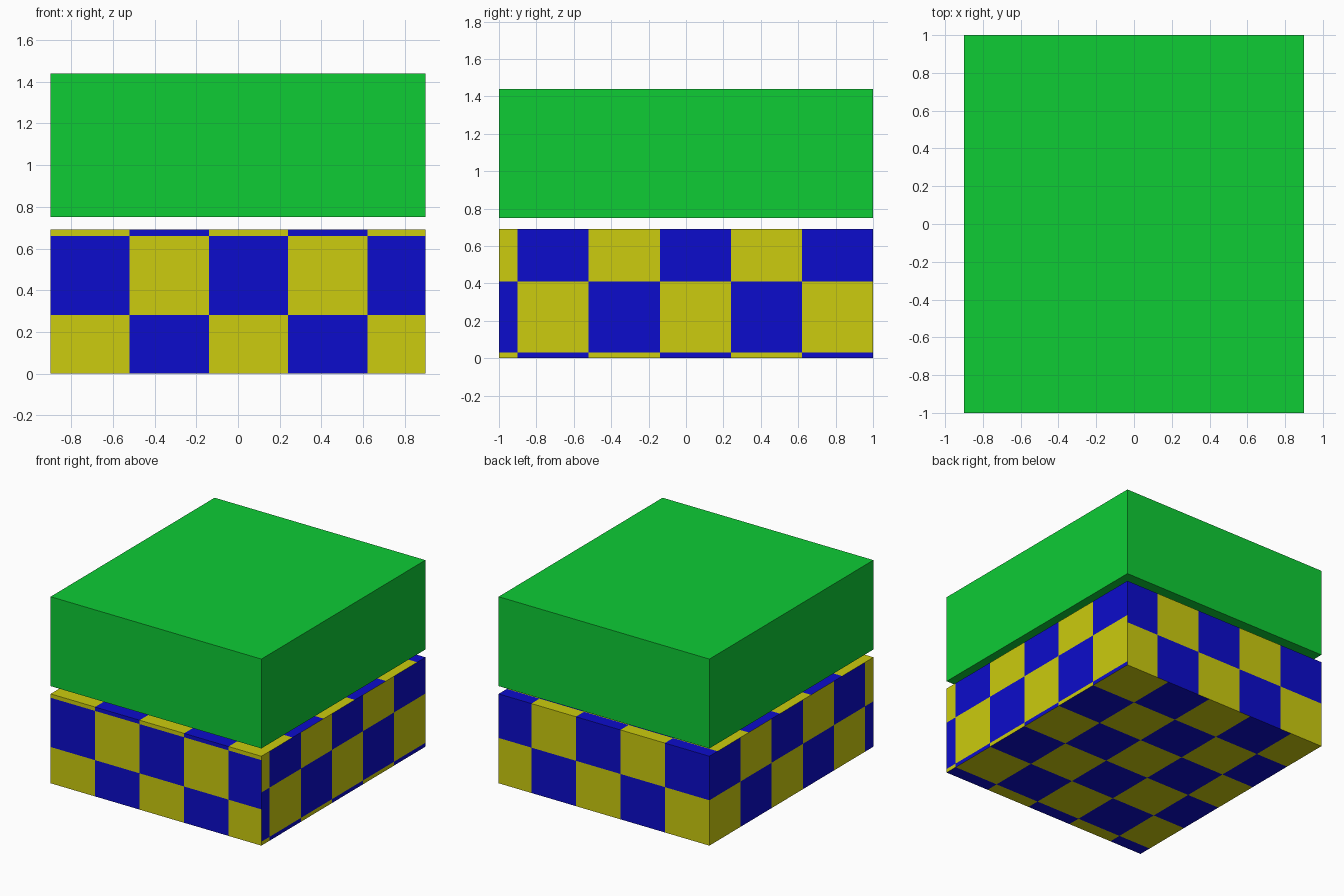
import bpy, bmesh

if "Cube" in bpy.data.objects:
    bpy.data.objects.remove(bpy.data.objects["Cube"])

W, D, H = 0.9, 1.0, 0.69      # half width, half depth, height of each box
GAP, CELL = 0.06, 0.38


def material(name, rgb):
    m = bpy.data.materials.new(name)
    m.diffuse_color = (*rgb, 1)
    m.use_nodes = True
    m.node_tree.nodes["Principled BSDF"].inputs["Base Color"].default_value = m.diffuse_color
    return m


green = material("green", (0.0044, 0.604, 0.036))
yellow = material("yellow", (0.604, 0.604, 0.0044))
blue = material("blue", (0.0037, 0.0037, 0.604))


def lines(lo, hi, first):
    """Cell edges from lo to hi, the first inner edge at 'first'."""
    out, v = [lo], first
    while v < hi - 0.001:
        out.append(v)
        v += CELL
    return out + [hi]


def panel(bm, us, vs, place, start, flip):
    """Checkered rectangle; start is the colour of the first cell."""
    grid = [[bm.verts.new(place(u, v)) for v in vs] for u in us]
    for i in range(len(us) - 1):
        for j in range(len(vs) - 1):
            quad = [grid[i][j], grid[i + 1][j], grid[i + 1][j + 1], grid[i][j + 1]]
            f = bm.faces.new(quad[::-1] if flip else quad)
            f.material_index = (i + j + start) % 2


def finish(bm, name, mats):
    me = bpy.data.meshes.new(name)
    bm.to_mesh(me)
    bm.free()
    for m in mats:
        me.materials.append(m)
    ob = bpy.data.objects.new(name, me)
    bpy.context.collection.objects.link(ob)
    return ob


# Checkered lower box, each side with its own grid offset
xs = lines(-W, W, -W + CELL)
ys = lines(-D, D, -0.9)
bm = bmesh.new()
panel(bm, xs, lines(0, H, 0.28), lambda u, v: (u, -D, v), 0, False)   # front
panel(bm, xs, lines(0, H, 0.35), lambda u, v: (u, D, v), 0, True)     # back
panel(bm, ys, lines(0, H, 0.03), lambda u, v: (W, u, v), 0, False)    # right
panel(bm, ys, lines(0, H, 0.35), lambda u, v: (-W, u, v), 1, True)    # left
panel(bm, lines(-W, W, -0.62), ys, lambda u, v: (u, v, 0), 1, True)   # underside
panel(bm, xs, lines(-D, D, -D + CELL), lambda u, v: (u, v, H), 0, False)  # top
bmesh.ops.remove_doubles(bm, verts=bm.verts, dist=0.0005)
finish(bm, "checkered_base", [yellow, blue])

# Plain upper box floating just above
bm = bmesh.new()
bmesh.ops.create_cube(bm, size=1)
bmesh.ops.scale(bm, vec=(2 * W, 2 * D, H), verts=bm.verts)
bmesh.ops.translate(bm, vec=(0, 0, H + GAP + H / 2), verts=bm.verts)
finish(bm, "upper_block", [green])
